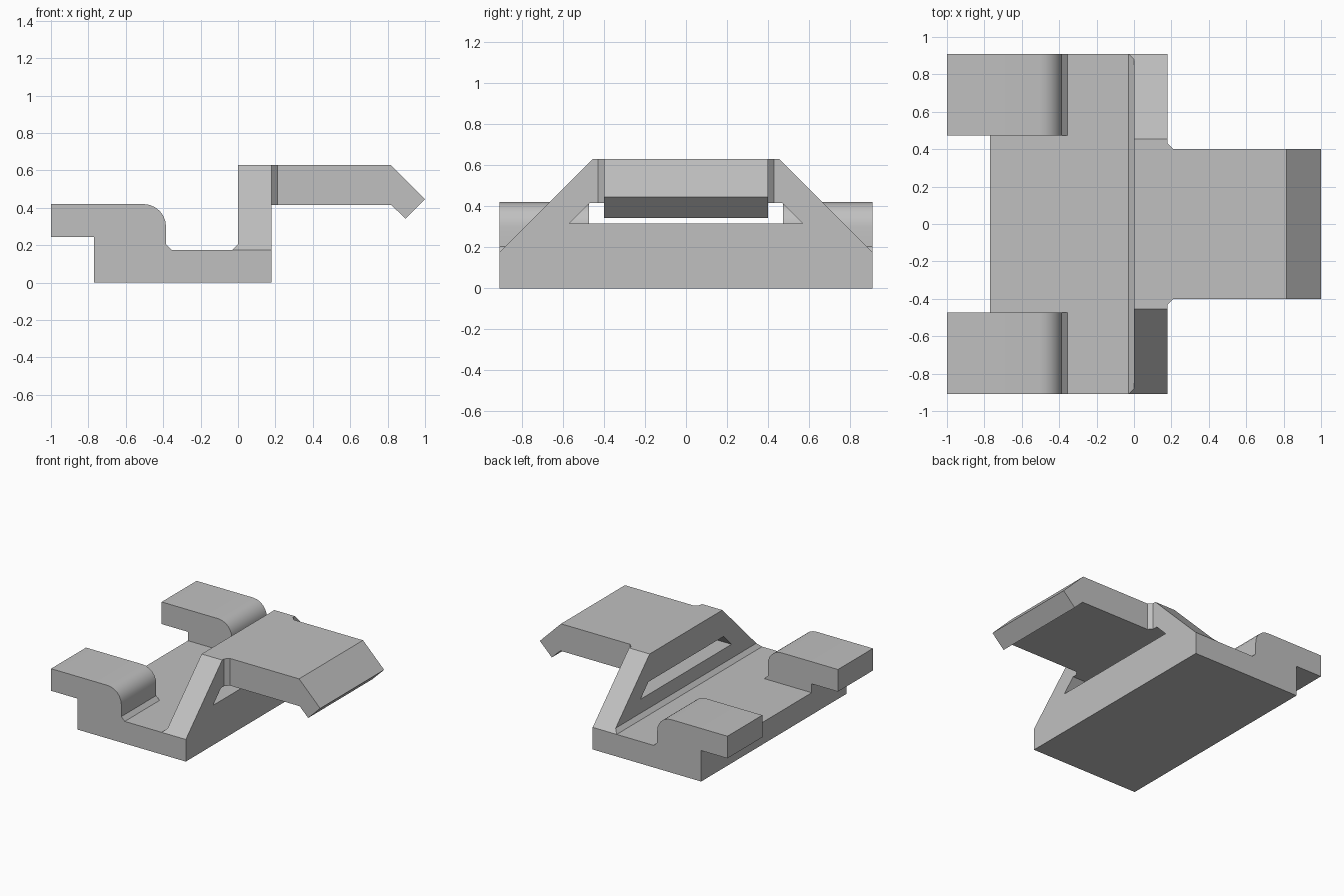
import bpy, bmesh, math
from mathutils import Vector

cube = bpy.data.objects.get("Cube")
if cube:
    bpy.data.objects.remove(cube, do_unlink=True)

grey = bpy.data.materials.new("plain grey")
grey.use_nodes = True
colour = (0.53, 0.53, 0.53, 1)
grey.diffuse_color = colour
grey.node_tree.nodes["Principled BSDF"].inputs["Base Color"].default_value = colour

# How a 2D outline point plus a depth becomes a 3D point
PLACE = {
    "x": lambda a, b, d: Vector((d, a, b)),
    "y": lambda a, b, d: Vector((a, d, b)),
    "z": lambda a, b, d: Vector((a, b, d)),
}


def prism(name, outline, axis, low, high):
    """Extrude an outline along an axis between two depths."""
    bm = bmesh.new()
    place = PLACE[axis]
    face = bm.faces.new([bm.verts.new(place(a, b, low)) for a, b in outline])
    shift = place(0, 0, high - low)
    result = bmesh.ops.extrude_face_region(bm, geom=[face], use_keep_orig=True)
    moved = [g for g in result["geom"] if isinstance(g, bmesh.types.BMVert)]
    bmesh.ops.translate(bm, verts=moved, vec=shift)
    bmesh.ops.recalc_face_normals(bm, faces=bm.faces)
    mesh = bpy.data.meshes.new(name)
    bm.to_mesh(mesh)
    bm.free()
    mesh.materials.append(grey)
    obj = bpy.data.objects.new(name, mesh)
    bpy.context.collection.objects.link(obj)
    return obj


def activate(obj):
    bpy.ops.object.select_all(action="DESELECT")
    obj.select_set(True)
    bpy.context.view_layer.objects.active = obj


BASE, TOP, UNDER = 0.175, 0.63, 0.415
BACK, WALL, HALF = -0.77, 0.18, 0.91

# Base plate
prism("base_plate", [(BACK, 0), (WALL, 0), (WALL, BASE), (BACK, BASE)], "y", -HALF, HALF)

# Pair of overhanging hooks with a rounded shoulder and a chamfered foot
radius = 0.12
arc = [(-0.505 + radius * math.sin(t), 0.30 + radius * math.cos(t))
       for t in (math.radians(15 * i) for i in range(7))]
hook = [(BACK, BASE), (BACK, 0.245), (-1, 0.245), (-1, 0.42)] + arc
hook += [(-0.385, 0.205), (-0.355, BASE)]
for side, low, high in (("right", -HALF, -0.473), ("left", 0.473, HALF)):
    obj = prism(side + "_hook", hook, "y", low, high)
    activate(obj)
    bpy.ops.object.shade_smooth_by_angle(angle=math.radians(30))

# Sloped upright wall with a tapered slot cut through it
rise = TOP - BASE
wall = prism("upright_wall", [(-HALF, BASE), (HALF, BASE), (HALF - rise, TOP),
                              (rise - HALF, TOP)], "x", 0, WALL)
cutter = prism("slot_cutter", [(-0.57, 0.315), (0.57, 0.315), (0.47, UNDER),
                               (-0.47, UNDER)], "x", -0.1, 0.3)
cutter.hide_render = True
cut = wall.modifiers.new("slot", "BOOLEAN")
cut.operation = "DIFFERENCE"
cut.solver = "EXACT"
cut.object = cutter
activate(wall)
bpy.ops.object.modifier_apply(modifier=cut.name)
bpy.data.objects.remove(cutter, do_unlink=True)

# Chamfer at the foot of the wall, its ends following the wall slope
foot = prism("wall_foot_chamfer", [(-0.03, BASE), (0, BASE), (0, 0.205)], "y", -HALF, HALF)
for v in foot.data.vertices:
    v.co.y -= math.copysign(v.co.z - BASE, v.co.y)

# Arm with a down-turned tip
prism("arm", [(WALL, UNDER), (WALL, TOP), (0.815, TOP), (1, 0.445),
              (0.895, 0.342), (0.82, UNDER)], "y", -0.4, 0.4)

# Corner fillets where the arm meets the wall
for side, s in (("right", -1), ("left", 1)):
    prism(side + "_arm_corner", [(WALL, 0.4 * s), (0.21, 0.4 * s), (WALL, 0.43 * s)],
          "z", UNDER, TOP)
